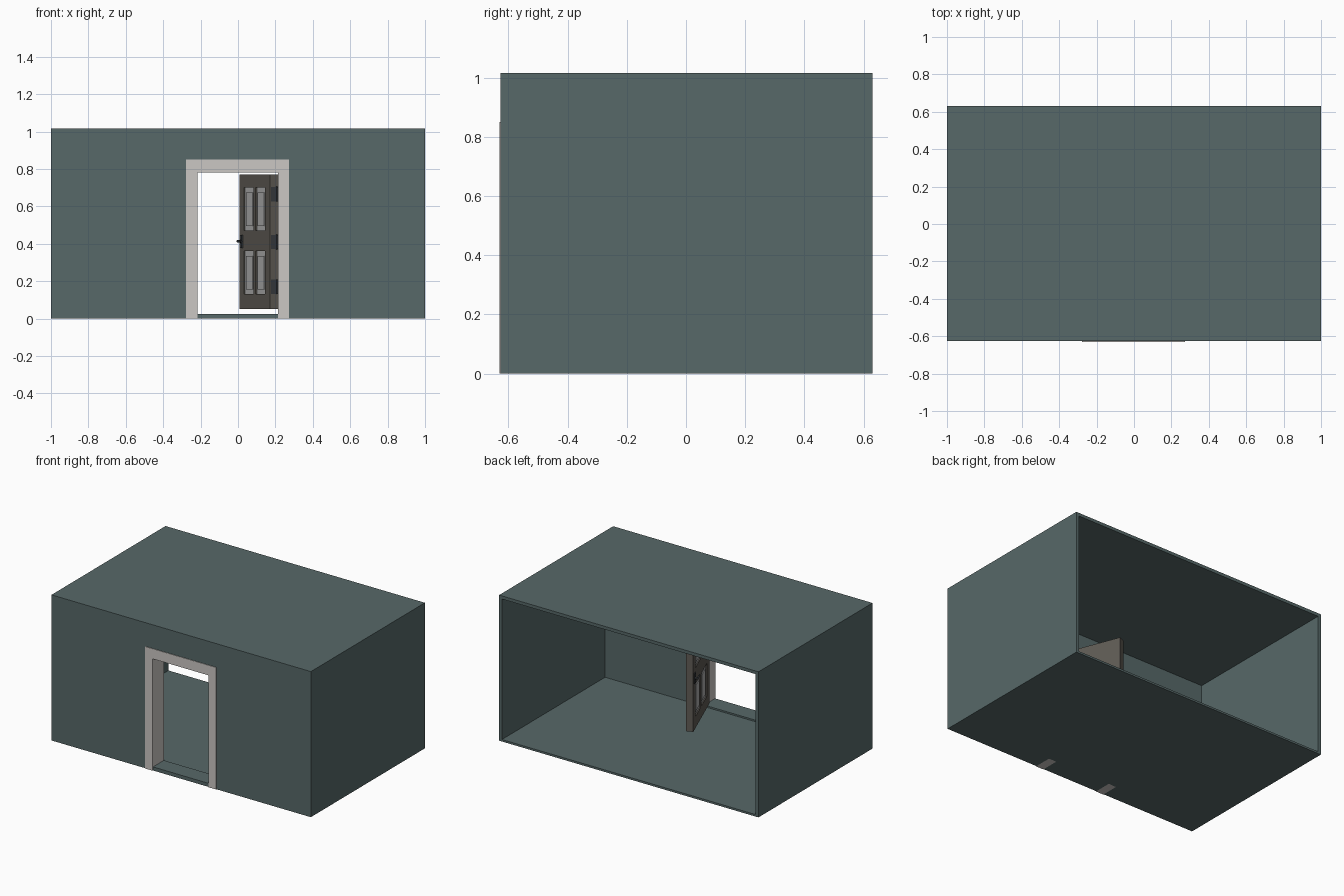
import bpy, math
from mathutils import Matrix

if "Cube" in bpy.data.objects:
    bpy.data.objects.remove(bpy.data.objects["Cube"])


def mat(name, r, g, b):
    m = bpy.data.materials.new(name)
    m.diffuse_color = (r, g, b, 1)
    m.use_nodes = True
    m.node_tree.nodes["Principled BSDF"].inputs["Base Color"].default_value = m.diffuse_color
    return m


WALL = mat("slate", 0.095, 0.14, 0.14)
TRIM = mat("pale_trim", 0.60, 0.57, 0.55)
DOOR = mat("dark_wood", 0.115, 0.105, 0.09)
PANE = mat("grey_panel", 0.45, 0.45, 0.45)
METAL = mat("dark_metal", 0.04, 0.045, 0.05)


def box(name, x, y, z, m, frame=None):
    """Axis-aligned box from (min, max) pairs, optionally placed in a local frame."""
    xs, ys, zs = x, y, z
    v = [(a, b, c) for c in zs for b in ys for a in xs]
    f = [(0, 2, 3, 1), (4, 5, 7, 6), (0, 1, 5, 4), (2, 6, 7, 3), (0, 4, 6, 2), (1, 3, 7, 5)]
    me = bpy.data.meshes.new(name)
    me.from_pydata(v, [], f)
    me.materials.append(m)
    o = bpy.data.objects.new(name, me)
    bpy.context.collection.objects.link(o)
    if frame:
        o.matrix_world = frame
    return o


def rod(name, loc, r1, r2, depth, m, frame, rot=None, n=12):
    bpy.ops.mesh.primitive_cone_add(vertices=n, radius1=r1, radius2=r2, depth=depth)
    o = bpy.context.object
    o.name = name
    o.data.materials.append(m)
    o.matrix_world = frame @ Matrix.Translation(loc) @ (rot or Matrix())
    bpy.ops.object.shade_smooth_by_angle()
    return o


# Room shell: one profile extruded in y, open at the back, thick front wall
Y0, YI, Y1, H, T, FL = -0.626, -0.506, 0.63, 1.015, 0.022, 0.014
out = [(-1, 0), (1, 0), (1, H), (-1, H)]
inn = [(-1 + T, FL), (1 - T, FL), (1 - T, H - T), (-1 + T, H - T)]
verts = [(x, y, z) for ring, y in ((out, Y1), (inn, Y1), (inn, YI), (out, YI)) for x, z in ring]
faces = []
for i in range(4):
    j = (i + 1) % 4
    faces += [(i, j, j + 4, i + 4), (i + 4, j + 4, j + 8, i + 8), (i + 12, j + 12, j, i)]
me = bpy.data.meshes.new("room_shell")
me.from_pydata(verts, [], faces)
me.materials.append(WALL)
shell = bpy.data.objects.new("room_shell", me)
bpy.context.collection.objects.link(shell)

# Front wall around the doorway, with a sill
XL, XR, W, ZT, ZO = -0.217, 0.213, 0.06, 0.85, 0.78
box("front_wall_left", (-1, XL - W), (Y0, YI), (0, H), WALL)
box("front_wall_right", (XR + W, 1), (Y0, YI), (0, H), WALL)
box("front_wall_top", (XL - W, XR + W), (Y0, YI), (ZT, H), WALL)
box("door_sill", (XL, XR), (Y0, YI), (0, 0.025), WALL)

# Door frame
for n, x in (("left", (XL - W, XL)), ("right", (XR, XR + W))):
    box("frame_post_" + n, x, (-0.63, YI + 0.002), (0, ZT), TRIM)
box("frame_header", (XL, XR), (-0.63, YI + 0.002), (ZO, ZT), TRIM)

# Door leaf, swung inward; local x runs from hinge to free edge, local y to the panelled face
D = Matrix.Translation((XR, -0.485, 0)) @ Matrix.Rotation(math.radians(111.5), 4, 'Z')
LW, LT, ZB, ZH = 0.44, 0.046, 0.05, 0.77
ROWS = ((0.13, 0.36), (0.47, 0.70))
U0, U1, UM = 0.07, 0.38, 0.225
box("door_back", (0, LW), (0, 0.030), (ZB, ZH), DOOR, D)
front = (0.030, LT)
box("door_stile_hinge", (0, U0), front, (ZB, ZH), DOOR, D)
box("door_stile_free", (U1, LW), front, (ZB, ZH), DOOR, D)
for n, z in (("bottom", (ZB, 0.13)), ("middle", (0.36, 0.47)), ("top", (0.70, ZH))):
    box("door_rail_" + n, (U0, U1), front, z, DOOR, D)
for z in ROWS:
    box("door_muntin", (UM - 0.014, UM + 0.014), front, z, DOOR, D)
    for a, b in ((U0, UM - 0.014), (UM + 0.014, U1)):
        box("door_panel", (a, b), (0.030, 0.038), z, PANE, D)
        box("raised_panel", (a + 0.025, b - 0.025), (0.038, 0.043), (z[0] + 0.025, z[1] - 0.025), PANE, D)

# Hinges on the hinge edge
for z in (0.17, 0.41, 0.665):
    box("hinge_leaf", (-0.005, 0), (0.008, 0.040), (z - 0.038, z + 0.038), METAL, D)
    rod("hinge_knuckle", (-0.005, 0.004, z), 0.007, 0.007, 0.08, METAL, D)
    box("hinge_jamb_leaf", (XR - 0.004, XR), (YI - 0.02, -0.48), (z - 0.038, z + 0.038), METAL)

# Handle on the panelled face
RX = Matrix.Rotation(math.radians(-90), 4, 'X')
RY = Matrix.Rotation(math.radians(-90), 4, 'Y')
box("handle_plate", (0.395, 0.425), (LT, LT + 0.006), (0.378, 0.447), METAL, D)
rod("handle_spindle", (0.41, LT + 0.014, 0.413), 0.009, 0.006, 0.022, METAL, D, RX)
rod("handle_lever", (0.388, LT + 0.022, 0.413), 0.006, 0.005, 0.06, METAL, D, RY)
